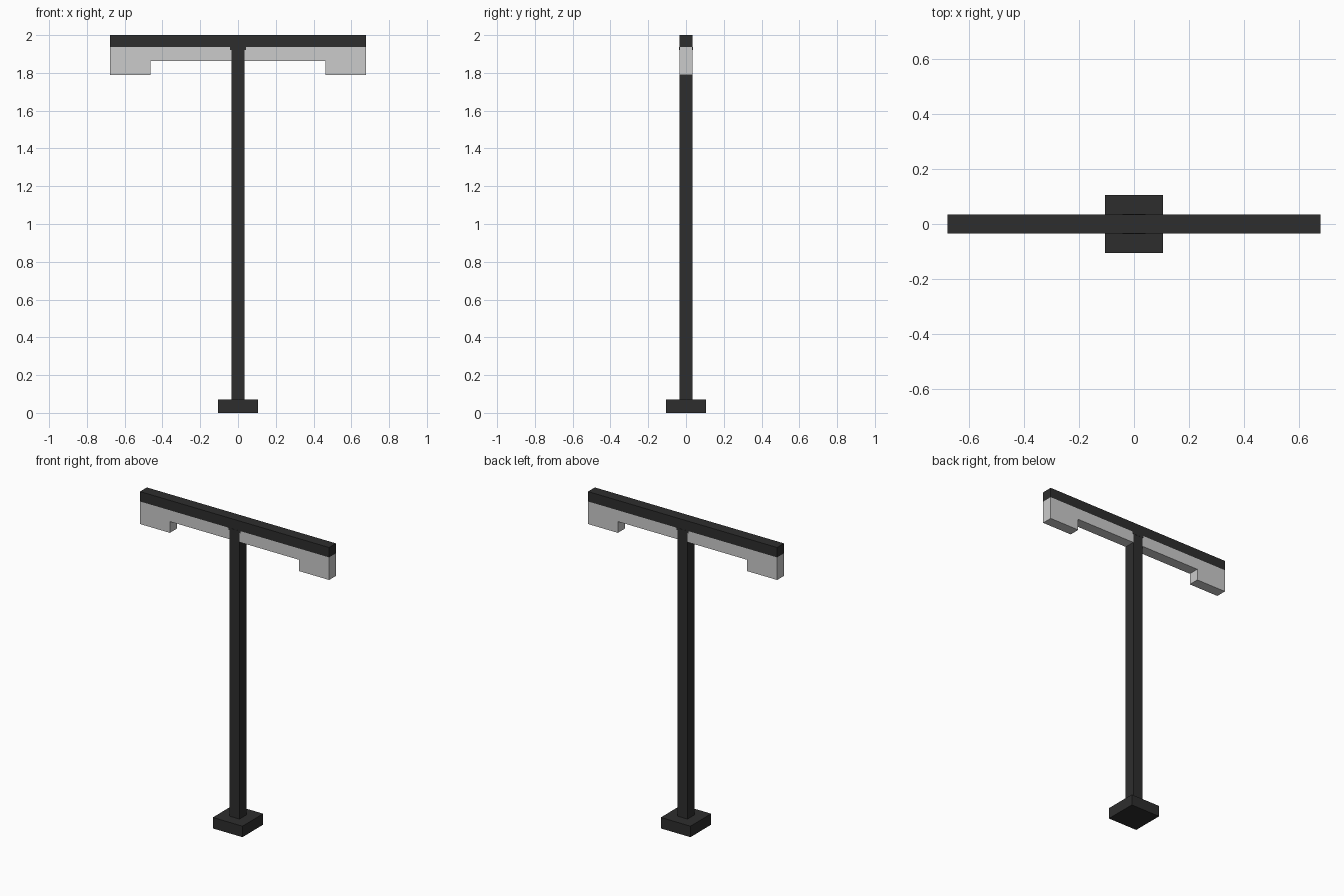
import bpy, bmesh

if "Cube" in bpy.data.objects:
    bpy.data.objects.remove(bpy.data.objects["Cube"])


def material(name, v):
    m = bpy.data.materials.new(name)
    m.diffuse_color = (v, v, v, 1)
    m.use_nodes = True
    m.node_tree.nodes["Principled BSDF"].inputs["Base Color"].default_value = m.diffuse_color
    return m


DARK = material("charcoal", 0.027)
GREY = material("light grey", 0.60)
HALF = 0.035  # half thickness of post and bar


def extrude_profile(name, pts, half_y, mat):
    """Extrude an x-z outline symmetrically along y."""
    bm = bmesh.new()
    face = bm.faces.new([bm.verts.new((x, -half_y, z)) for x, z in pts])
    out = bmesh.ops.extrude_face_region(bm, geom=[face])
    for v in out["geom"]:
        if isinstance(v, bmesh.types.BMVert):
            v.co.y = half_y
    bmesh.ops.recalc_face_normals(bm, faces=bm.faces)
    me = bpy.data.meshes.new(name)
    bm.to_mesh(me)
    bm.free()
    me.materials.append(mat)
    ob = bpy.data.objects.new(name, me)
    bpy.context.collection.objects.link(ob)
    return ob


def box(name, half_x, half_y, z0, z1, mat):
    return extrude_profile(name, [(-half_x, z0), (half_x, z0), (half_x, z1), (-half_x, z1)], half_y, mat)


# Foot, post, small collar at the joint, and top bar
box("base", 0.106, 0.106, 0, 0.071, DARK)
box("post", HALF, HALF, 0.071, 1.936, DARK)
box("collar", 0.042, HALF + 0.001, 1.922, 1.936, DARK)
box("crossbar", 0.677, HALF, 1.936, 2.0, DARK)

# Pale hanging panels under each arm, deeper at the outer end
for side, name in ((-1, "left_panel"), (1, "right_panel")):
    outline = [(HALF, 1.936), (HALF, 1.863), (0.463, 1.863),
               (0.463, 1.79), (0.677, 1.79), (0.677, 1.936)]
    extrude_profile(name, [(side * x, z) for x, z in outline], HALF, GREY)
